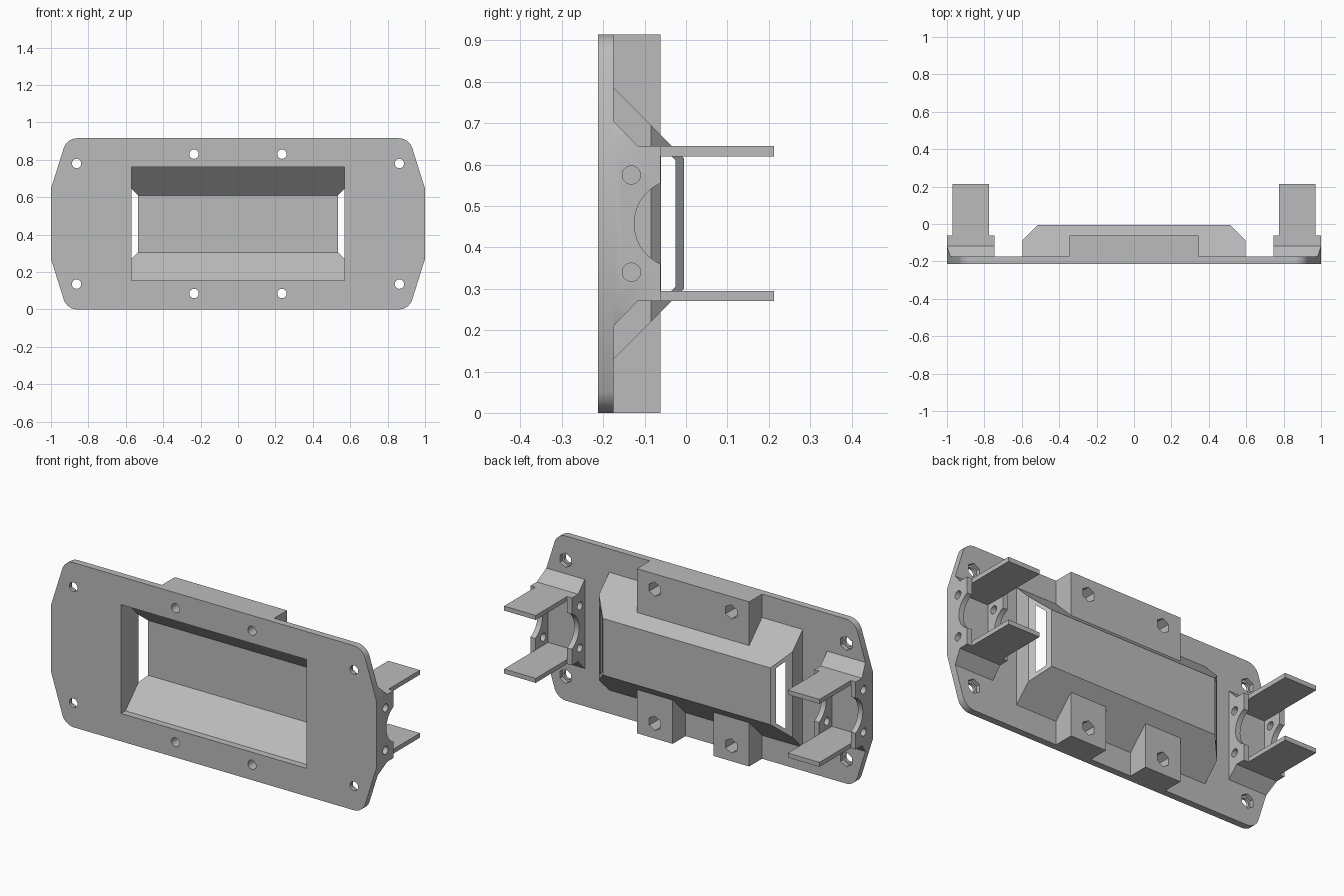
import bpy, bmesh
from math import sin, cos, radians, tau

if "Cube" in bpy.data.objects:
    bpy.data.objects.remove(bpy.data.objects["Cube"], do_unlink=True)

grey = bpy.data.materials.new("plain_grey")
grey.use_nodes = True
grey.diffuse_color = (0.5, 0.5, 0.5, 1)
grey.node_tree.nodes["Principled BSDF"].inputs["Base Color"].default_value = (0.5, 0.5, 0.5, 1)

FRONT, BACK, RIM, END = -0.213, -0.175, -0.062, 0.213   # depth levels
HEIGHT = 0.915
MID = HEIGHT / 2


def prism(name, axis, profile, a, b):
    """Extrude a 2D profile along one axis from a to b."""
    place = {"X": lambda p, q, t: (t, p, q),
             "Y": lambda p, q, t: (p, t, q),
             "Z": lambda p, q, t: (p, q, t)}[axis]
    bm = bmesh.new()
    lo = [bm.verts.new(place(p, q, a)) for p, q in profile]
    hi = [bm.verts.new(place(p, q, b)) for p, q in profile]
    bm.faces.new(lo)
    bm.faces.new(hi[::-1])
    for i in range(len(lo)):
        j = (i + 1) % len(lo)
        bm.faces.new((lo[i], hi[i], hi[j], lo[j]))
    bmesh.ops.recalc_face_normals(bm, faces=bm.faces)
    mesh = bpy.data.meshes.new(name)
    bm.to_mesh(mesh)
    bm.free()
    mesh.materials.append(grey)
    ob = bpy.data.objects.new(name, mesh)
    bpy.context.collection.objects.link(ob)
    return ob


def rect(p0, p1, q0, q1):
    return [(p0, q0), (p1, q0), (p1, q1), (p0, q1)]


def circle(p, q, r, n=32):
    return [(p + r * sin(tau * i / n), q + r * cos(tau * i / n)) for i in range(n)]


def mirror_z(half):
    """Close a profile by mirroring its upper half about the mid height."""
    return half + [(p, HEIGHT - q) for p, q in reversed(half)]


def activate(ob):
    bpy.ops.object.select_all(action="DESELECT")
    ob.select_set(True)
    bpy.context.view_layer.objects.active = ob


def combine(ob, tools, operation="DIFFERENCE"):
    activate(ob)
    for tool in tools:
        mod = ob.modifiers.new("cut", "BOOLEAN")
        mod.operation, mod.solver, mod.object = operation, "EXACT", tool
        bpy.ops.object.modifier_apply(modifier=mod.name)


helpers = []


def helper(*args):
    ob = prism("helper", *args)
    ob.hide_render = True
    helpers.append(ob)
    return ob


# Outline of the plate: straight ends, tapered shoulders, rounded corners
corner = [(0.86 + 0.075 * cos(radians(t)), 0.84 + 0.075 * sin(radians(t)))
          for t in [17.6 + 72.4 * i / 10 for i in range(11)]]
right_half = [(1.0, 0.645)] + corner
upper = right_half + [(-x, z) for x, z in reversed(right_half)]
outline = mirror_z(upper)

# Shared cutters: cavity, screw holes and nut pockets
cavity = helper("X", mirror_z([(-0.3, 0.76), (BACK, 0.76), (-0.025, 0.61)]), -0.57, 0.57)
screws, block_nuts, corner_nuts = [], [], []
for sx in (-1, 1):
    for x, z, pockets, depth in ((0.863, 0.78, corner_nuts, -0.197),
                                 (0.235, 0.83, block_nuts, -0.15)):
        for h in (z, HEIGHT - z):
            screws.append(helper("Y", circle(sx * x, h, 0.025), -0.3, 0.1))
            pockets.append(helper("Y", circle(sx * x, h, 0.04, 6), depth, 0.1))

# Face plate
plate = prism("face_plate", "Y", outline, FRONT, BACK)
combine(plate, [cavity] + screws + corner_nuts)

# Tray behind the opening, with chamfered ends that the cavity breaks through
tray_side = mirror_z([(BACK, 0.785), (-0.005, 0.615)])
tray_solid = helper("X", tray_side, -0.595, 0.595)
tray = prism("recessed_tray", "X", tray_side, -0.595, 0.595)
tray_top = [(-0.595, -0.3), (-0.595, -0.085), (-0.505, 0.005),
            (0.505, 0.005), (0.595, -0.085), (0.595, -0.3)]
combine(tray, [helper("Z", tray_top, -0.1, 1.1)], "INTERSECT")
combine(tray, [cavity])

# Screw blocks above and below the tray
low, high = 0.243, HEIGHT - 0.243
blocks = [("upper_block", -0.345, 0.345, high, HEIGHT),
          ("lower_block_left", 0.125, 0.345, 0, low),
          ("lower_block_right", -0.345, -0.125, 0, low)]
parts = [plate, tray]
for name, x0, x1, z0, z1 in blocks:
    block = prism(name, "Y", rect(x0, x1, z0, z1), BACK, RIM)
    combine(block, [tray_solid] + screws + block_nuts)
    parts.append(block)

# End brackets: hollow base with wedge feet, notch, pin holes and two tabs
clip = helper("Y", outline, -0.4, 0.4)
base_side = mirror_z([(BACK, 0.705), (-0.117, 0.645), (RIM, 0.645)])
for side, s in (("left", 1), ("right", -1)):
    base = prism("bracket_base_" + side, "X", base_side, s * 0.745, s * 1.05)
    combine(base, [clip], "INTERSECT")
    pocket = helper("Y", rect(s * 0.775, s * 0.97, 0.295, 0.62), -0.2, 0.1)
    notch = helper("X", circle(-0.018, MID, 0.107, 48), s * 0.7, s * 1.1)
    pins = [helper("X", circle(-0.132, z, 0.022), s * 0.7, s * 1.1)
            for z in (0.34, HEIGHT - 0.34)]
    combine(base, [pocket, notch] + pins)
    parts.append(base)
    for level, z in (("lower", 0.27), ("upper", 0.62)):
        parts.append(prism("bracket_tab_%s_%s" % (level, side), "Y",
                           rect(s * 0.775, s * 0.97, z, z + 0.025), RIM, END))

# Remove helpers and finish the shading
for ob in helpers:
    bpy.data.objects.remove(ob, do_unlink=True)
for ob in parts:
    activate(ob)
    bpy.ops.object.shade_smooth_by_angle(angle=radians(25))
